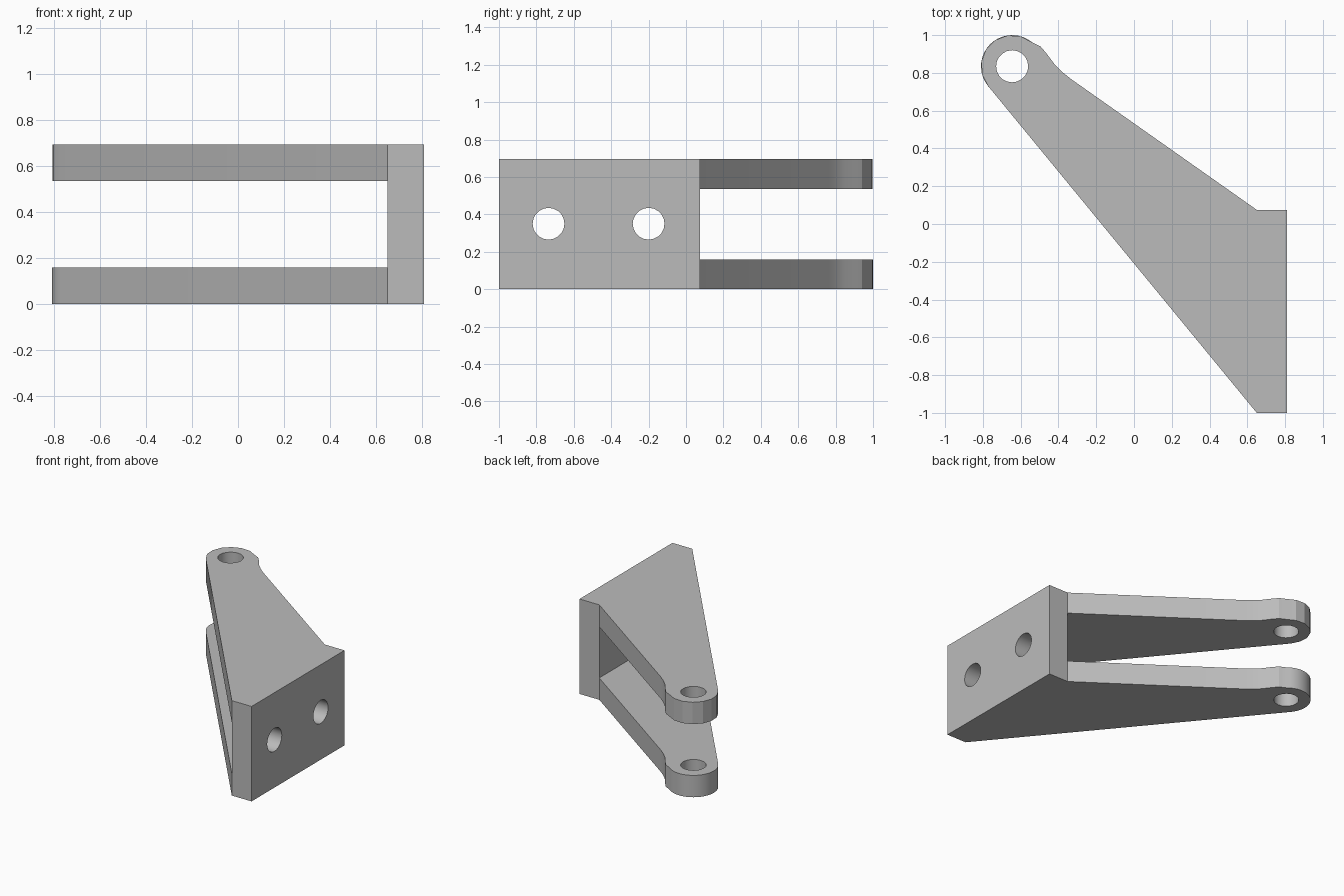
import bpy, bmesh, math
from math import cos, sin, radians

default = bpy.data.objects.get("Cube")
if default:
    bpy.data.objects.remove(default, do_unlink=True)

HEIGHT, THICK = 0.695, 0.16
EYE, EYE_R, HOLE_R = (-0.645, 0.835), 0.165, 0.085
BACK, FRONT = 0.075, -1.0
INNER, OUTER = 0.65, 0.81

grey = bpy.data.materials.new("plain grey")
grey.use_nodes = True
grey.diffuse_color = (0.5, 0.5, 0.5, 1)
grey.node_tree.nodes["Principled BSDF"].inputs["Base Color"].default_value = (0.5, 0.5, 0.5, 1)


def prism(name, outline, z0, z1):
    """Extrude a flat outline from z0 up to z1."""
    bm = bmesh.new()
    face = bm.faces.new([bm.verts.new((x, y, z0)) for x, y in outline])
    top = bmesh.ops.extrude_face_region(bm, geom=[face])["geom"]
    verts = [v for v in top if isinstance(v, bmesh.types.BMVert)]
    bmesh.ops.translate(bm, verts=verts, vec=(0, 0, z1 - z0))
    bmesh.ops.recalc_face_normals(bm, faces=bm.faces)
    mesh = bpy.data.meshes.new(name)
    bm.to_mesh(mesh)
    bm.free()
    mesh.materials.append(grey)
    obj = bpy.data.objects.new(name, mesh)
    bpy.context.collection.objects.link(obj)
    return obj


def arm(name, segments, z0, z1):
    """Tapered arm with a round eye and a soft fillet on its back edge."""
    fillet = [(-0.33, 0.765), (-0.38, 0.805), (-0.42, 0.845), (-0.465, 0.905), (-0.495, 0.94)]
    angles = [radians(50 + 170 * i / segments) for i in range(segments + 1)]
    arc = [(EYE[0] + EYE_R * cos(a), EYE[1] + EYE_R * sin(a)) for a in angles]
    return prism(name, [(INNER, FRONT), (INNER, BACK)] + fillet + arc, z0, z1)


def drill(name, loc, rot, depth):
    bpy.ops.mesh.primitive_cylinder_add(vertices=20, radius=HOLE_R, depth=depth,
                                        location=loc, rotation=rot)
    obj = bpy.context.object
    obj.name = name
    obj.data.materials.append(grey)
    return obj


def apply_all(obj):
    bpy.ops.object.select_all(action="DESELECT")
    bpy.context.view_layer.objects.active = obj
    obj.select_set(True)
    for mod in list(obj.modifiers):
        bpy.ops.object.modifier_apply(modifier=mod.name)


def combine(body, other, operation):
    mod = body.modifiers.new(other.name, "BOOLEAN")
    mod.operation, mod.solver, mod.object = operation, "EXACT", other
    apply_all(body)
    bpy.data.objects.remove(other, do_unlink=True)


# Mounting plate with the two arms joined to it
bracket = prism("bracket", [(INNER, FRONT), (OUTER, FRONT), (OUTER, BACK), (INNER, BACK)], 0, HEIGHT)
combine(bracket, arm("lower_arm", 18, 0, THICK), "UNION")
combine(bracket, arm("upper_arm", 7, HEIGHT - THICK, HEIGHT), "UNION")

# Merge the flush faces
flat = bracket.modifiers.new("flat", "DECIMATE")
flat.decimate_type, flat.angle_limit = "DISSOLVE", radians(1)
apply_all(bracket)

# Pivot hole through both eyes, bolt holes through the plate
combine(bracket, drill("pivot_hole", (*EYE, HEIGHT / 2), (0, 0, 0), 2), "DIFFERENCE")
for y in (-0.735, -0.2):
    combine(bracket, drill("bolt_hole", (0.73, y, 0.35), (0, math.pi / 2, 0), 0.5), "DIFFERENCE")

bpy.ops.object.select_all(action="DESELECT")
bracket.select_set(True)
bpy.context.view_layer.objects.active = bracket
bpy.ops.object.shade_smooth_by_angle(angle=radians(20))
